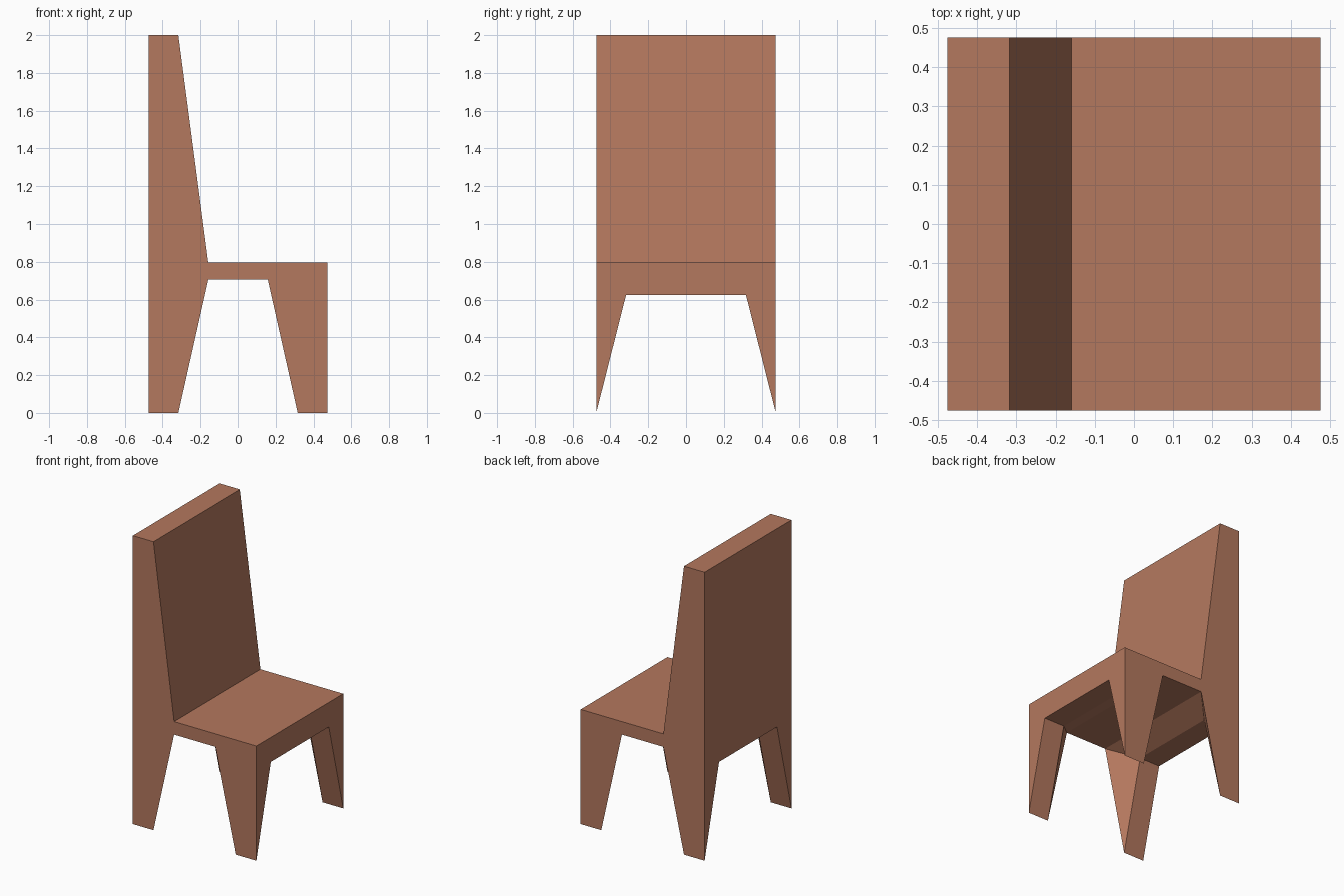
import bpy
import bmesh

if "Cube" in bpy.data.objects:
    bpy.data.objects.remove(bpy.data.objects["Cube"])

W = 0.475          # half width and half depth
A, B = 0.317, 0.159  # grid steps of the leg taper
SEAT, TOP = 0.795, 2.0
ARCH, APRON = 0.705, 0.625

wood = bpy.data.materials.new("brown wood")
wood.diffuse_color = (0.456, 0.188, 0.112, 1.0)
wood.use_nodes = True
wood.node_tree.nodes["Principled BSDF"].inputs["Base Color"].default_value = wood.diffuse_color

bm = bmesh.new()

# Underside: four lofted rows, the outer two reach the floor as legs
xs = (-W, -A, -B, B, A, W)
outer = (0, 0, ARCH, ARCH, 0, 0)
inner = (APRON, APRON, ARCH, ARCH, APRON, APRON)
rows = [[bm.verts.new((x, y, z)) for x, z in zip(xs, heights)]
        for y, heights in ((-W, outer), (-A, inner), (A, inner), (W, outer))]
for r in range(3):
    for i in range(5):
        a, b = rows[r][i], rows[r][i + 1]
        d, c = rows[r + 1][i], rows[r + 1][i + 1]
        if r != 1 and i in (1, 3):
            # bent leg faces split along their short diagonal
            if (b.co - d.co).length < (a.co - c.co).length:
                tris = ((a, b, d), (b, c, d))
            else:
                tris = ((a, b, c), (a, c, d))
            for t in tris:
                bm.faces.new(t)
        else:
            bm.faces.new((a, b, c, d))

# Upper profile: seat front, seat rear, backrest top
upper = ((W, SEAT), (-B, SEAT), (-A, TOP), (-W, TOP))
near, far = ([bm.verts.new((x, y, z)) for x, z in upper] for y in (-W, W))
for i in range(3):
    bm.faces.new((near[i], near[i + 1], far[i + 1], far[i]))

# Side panels
bm.faces.new(rows[0] + near)
bm.faces.new(rows[3] + far)

# Front apron and back panel, each with the leg cutout
bm.faces.new([row[-1] for row in rows] + [far[0], near[0]])
bm.faces.new([row[0] for row in rows] + [far[-1], near[-1]])

bmesh.ops.recalc_face_normals(bm, faces=bm.faces)
bmesh.ops.triangulate(bm, faces=[f for f in bm.faces if len(f.verts) > 4])

mesh = bpy.data.meshes.new("chair")
bm.to_mesh(mesh)
bm.free()
mesh.materials.append(wood)
chair = bpy.data.objects.new("chair", mesh)
bpy.context.collection.objects.link(chair)
